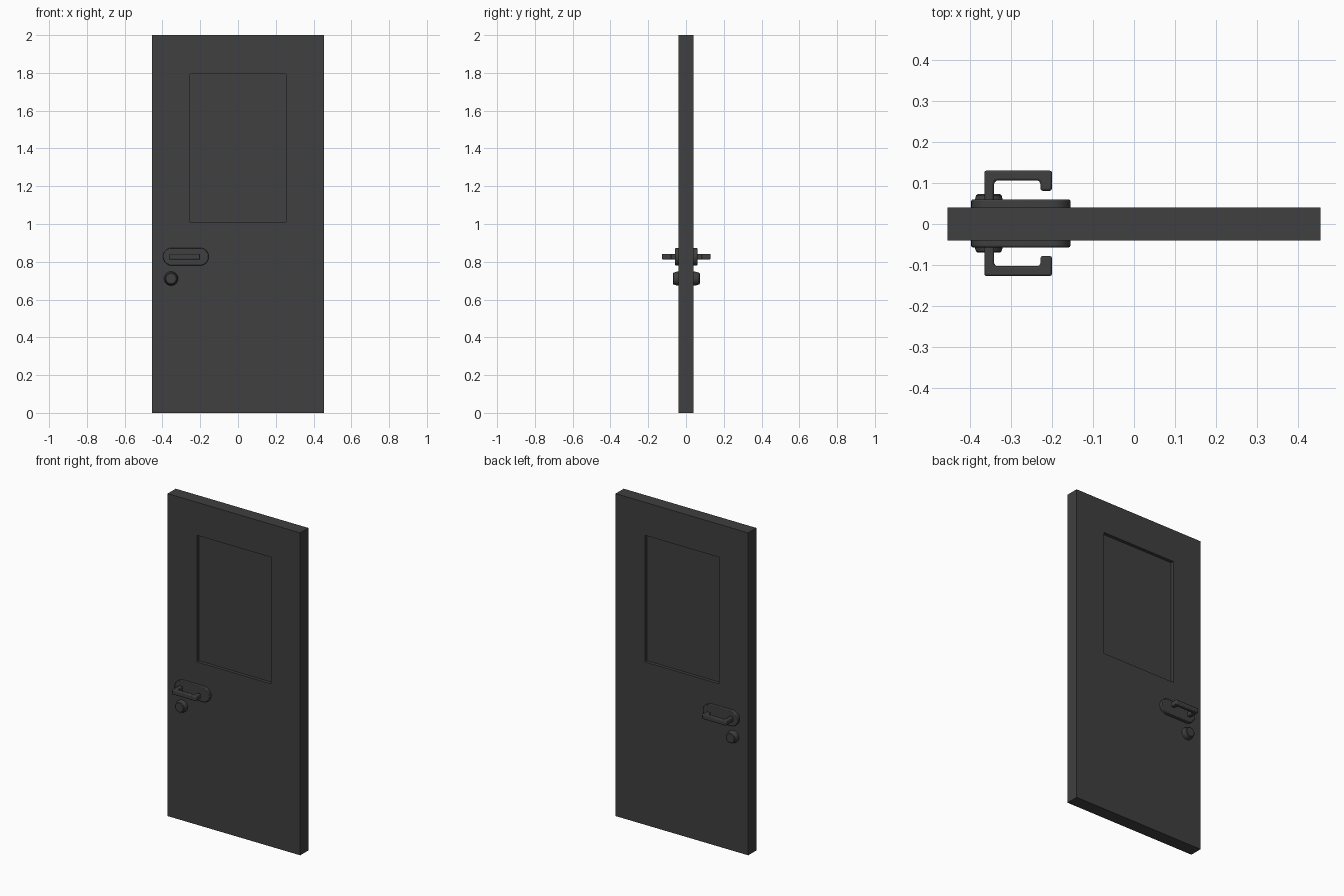
import bpy, bmesh
from math import sin, cos, pi
from mathutils import Vector

if "Cube" in bpy.data.objects:
    bpy.data.objects.remove(bpy.data.objects["Cube"])

mat = bpy.data.materials.new("dark_grey")
mat.diffuse_color = (0.05, 0.05, 0.05, 1)
mat.use_nodes = True
mat.node_tree.nodes["Principled BSDF"].inputs["Base Color"].default_value = mat.diffuse_color


def finish(name, bm, bevel=0.0, smooth=False):
    bmesh.ops.recalc_face_normals(bm, faces=bm.faces)
    me = bpy.data.meshes.new(name)
    bm.to_mesh(me)
    bm.free()
    me.materials.append(mat)
    ob = bpy.data.objects.new(name, me)
    bpy.context.collection.objects.link(ob)
    if bevel:
        m = ob.modifiers.new("bevel", 'BEVEL')
        m.width, m.segments, m.limit_method = bevel, 2, 'ANGLE'
        m.angle_limit = pi / 4
    if smooth:
        bpy.ops.object.select_all(action='DESELECT')
        ob.select_set(True)
        bpy.context.view_layer.objects.active = ob
        bpy.ops.object.shade_smooth_by_angle(angle=pi / 6)
    return ob


def prism(name, outline, direction, bevel):
    """Extrude a closed outline of 3D points along a direction."""
    bm = bmesh.new()
    face = bm.faces.new([bm.verts.new(p) for p in outline])
    ext = bmesh.ops.extrude_face_region(bm, geom=[face])
    bmesh.ops.translate(bm, vec=Vector(direction),
                        verts=[v for v in ext["geom"] if isinstance(v, bmesh.types.BMVert)])
    return finish(name, bm, bevel, True)


def ring(cx, cz, r, y, n=32):
    return [(cx + r * cos(2 * pi * i / n), y, cz + r * sin(2 * pi * i / n)) for i in range(n)]


# Door slab with a recessed window panel on both faces
bm = bmesh.new()
bmesh.ops.create_cube(bm, size=1)
for v in bm.verts:
    v.co = (v.co.x * 0.91, v.co.y * 0.08, v.co.z * 2 + 1)
for side in [f for f in bm.faces if abs(f.normal.y) > 0.9]:
    sign = 1 if side.normal.y > 0 else -1
    bmesh.ops.inset_individual(bm, faces=[side], thickness=0.1)
    for v in side.verts:
        v.co = (0.255 if v.co.x > 0 else -0.255, 0.04 * sign, 1.795 if v.co.z > 1 else 1.01)
    panel = bmesh.ops.extrude_discrete_faces(bm, faces=[side])["faces"][0]
    for v in panel.verts:
        v.co.y = 0.02 * sign
finish("door_slab", bm)

# Handle hardware on both faces
for label, s, off in (("front", -1, 0.0), ("back", 1, 0.003)):
    # Stadium-shaped backplate
    r, zc, n = 0.047, 0.827, 16
    plate = []
    for cx, start in ((-0.202, -pi / 2), (-0.35, pi / 2)):
        plate += [(cx + r * cos(start + pi * i / n), s * 0.035, zc + r * sin(start + pi * i / n))
                  for i in range(n + 1)]
    prism(label + "_handle_plate", plate, (0, s * (0.022 + off), 0), 0.004)

    # Hooked lever with eased inner corners
    lever = [(-0.365, 0.05), (-0.365, 0.127), (-0.2, 0.127), (-0.2, 0.078), (-0.228, 0.078),
             (-0.228, 0.095), (-0.231, 0.101), (-0.236, 0.103),
             (-0.334, 0.103), (-0.339, 0.101), (-0.341, 0.095), (-0.341, 0.05)]
    prism(label + "_lever", [(x, s * (y + off), zc - 0.015) for x, y in lever],
          (0, 0, 0.03), 0.005)

    # Tapered round lock knob
    bm = bmesh.new()
    loops = [[bm.verts.new(p) for p in ring(-0.354, 0.711, rad, s * y)]
             for rad, y in ((0.037, 0.038), (0.037, 0.048), (0.031, 0.067 + off), (0.027, 0.07 + off))]
    for a, b in zip(loops, loops[1:]):
        for i in range(len(a)):
            j = (i + 1) % len(a)
            bm.faces.new((a[i], a[j], b[j], b[i]))
    bm.faces.new(loops[0])
    bm.faces.new(loops[-1])
    finish(label + "_lock_knob", bm, 0, True)
